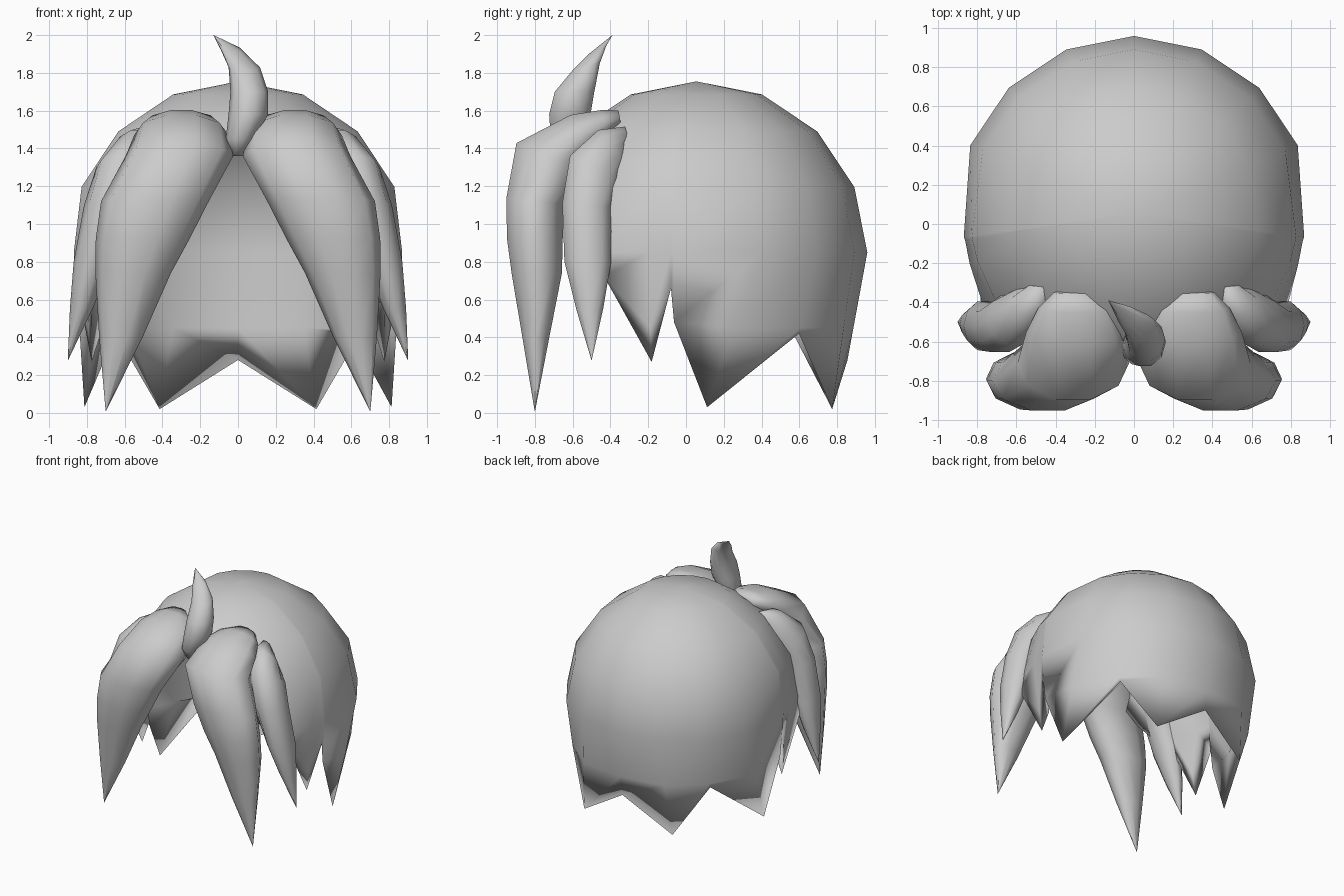
import bpy, bmesh, math
from mathutils import Vector

if "Cube" in bpy.data.objects:
    bpy.data.objects.remove(bpy.data.objects["Cube"])


def finish(name, bm, angle):
    bmesh.ops.remove_doubles(bm, verts=bm.verts, dist=0.0005)
    bmesh.ops.recalc_face_normals(bm, faces=bm.faces)
    me = bpy.data.meshes.new(name)
    bm.to_mesh(me)
    bm.free()
    ob = bpy.data.objects.new(name, me)
    bpy.context.collection.objects.link(ob)
    bpy.ops.object.select_all(action='DESELECT')
    ob.select_set(True)
    bpy.context.view_layer.objects.active = ob
    bpy.ops.object.shade_smooth_by_angle(angle=math.radians(angle))


def strand(name, sections, side=1, n=10):
    """Loft ellipses (x, y, z, half width, half depth, tilt) down to a point."""
    bm = bmesh.new()
    rings = []
    for x, y, z, hw, hd, tilt in sections:
        t = math.radians(tilt)
        depth = Vector((0, -math.cos(t), math.sin(t)))
        ring = []
        for i in range(n):
            a = 2 * math.pi * i / n
            p = Vector((x, y, z)) + Vector((hw * math.cos(a), 0, 0)) + depth * hd * math.sin(a)
            p.x *= side
            ring.append(bm.verts.new(p))
        rings.append(ring)
    for r, s in zip(rings, rings[1:]):
        for i in range(n):
            j = (i + 1) % n
            bm.faces.new((r[i], r[j], s[j], s[i]))
    bm.faces.new(rings[0])
    finish(name, bm, 85)


# Cap: hollow dome with a jagged lower edge.
# Columns: angle from back on the dome, angle at the edge, edge height, equator factor, edge radius
R, CY, CZ, THICK = 0.905, 0.055, 0.85, 0.055
half = [(0, 0, .28, 1, .80), (22.5, 30, .02, 1, .83), (45, 50, .42, 1, .845),
        (67.5, 86, .03, 1, .815), (98, 98, .48, .97, .85), (99, 99, .66, .965, .86),
        (107, 107, .27, .97, .81), (122, 122, .72, 1, .92), (140, 140, 1.0, 1, .9),
        (160, 160, 1.3, 1, .9), (180, 180, 1.42, 1, .9)]
columns = half + [(360 - a, 360 - b, z, f, e) for a, b, z, f, e in reversed(half[1:-1])]
levels = [CZ + R * math.cos(math.radians(22.5 * k)) for k in range(4)] + [CZ, .45, -1]


def cap_point(col, z, inset):
    a, b, edge, f, edge_r = col
    if z > CZ:
        r = math.sqrt(max(0, R * R - (z - CZ) ** 2))
    else:
        t = (CZ - z) / (CZ - edge)
        r = R * f * (1 - t) + edge_r * t
        a = a * (1 - t) + b * t
    k = 1 - inset / R
    a = math.radians(a)
    if z > CZ:
        z = CZ + (z - CZ) * k
    return (r * k * math.sin(a), CY + r * k * math.cos(a), z)


bm = bmesh.new()
for thick in (0, THICK):
    grid = []
    for c in columns:
        col = []
        for i, lv in enumerate(levels):
            z = max(lv, c[2])
            inset = (thick * (1.6 if i == 5 else 1)) if z > c[2] else 0
            col.append(bm.verts.new(cap_point(c, z, inset)))
        grid.append(col)
    for i, c in enumerate(grid):
        d = grid[(i + 1) % len(grid)]
        for k in range(len(levels) - 1):
            bm.faces.new((c[k], c[k + 1], d[k + 1], d[k]))
finish("hair_cap", bm, 180)

# Bangs: a wide front strand and a narrow side strand on each side
front = [(.31, -.35, 1.56, .10, .045, 80), (.30, -.43, 1.53, .19, .08, 72),
         (.30, -.55, 1.47, .25, .13, 60), (.31, -.71, 1.36, .285, .21, 20),
         (.44, -.80, 1.12, .285, .16, 5), (.505, -.80, .92, .248, .155, 0),
         (.555, -.79, .74, .20, .14, 0), (.62, -.795, .40, .115, .075, 0),
         (.70, -.80, .01, .001, .001, 0)]
side_lock = [(.48, -.31, 1.47, .05, .05, 75), (.53, -.39, 1.41, .115, .12, 50),
             (.61, -.48, 1.30, .14, .155, 25), (.68, -.525, 1.10, .135, .137, 5),
             (.77, -.52, .80, .10, .13, 0), (.83, -.51, .55, .06, .075, 0),
             (.90, -.50, .28, .001, .001, 0)]
for s, label in ((1, "right"), (-1, "left")):
    strand("front_bang_" + label, front, s)
    strand("side_bang_" + label, side_lock, s)

# Curled tuft on top of the forehead
strand("top_tuft", [(0, -.62, 1.36, .04, .04, 0), (.01, -.63, 1.45, .075, .09, 0),
                    (.055, -.615, 1.58, .105, .115, 0), (.06, -.59, 1.70, .10, .11, 0),
                    (.033, -.53, 1.83, .083, .08, -15), (-.035, -.47, 1.92, .055, .055, -25),
                    (-.13, -.39, 2.0, .001, .001, -30)])
